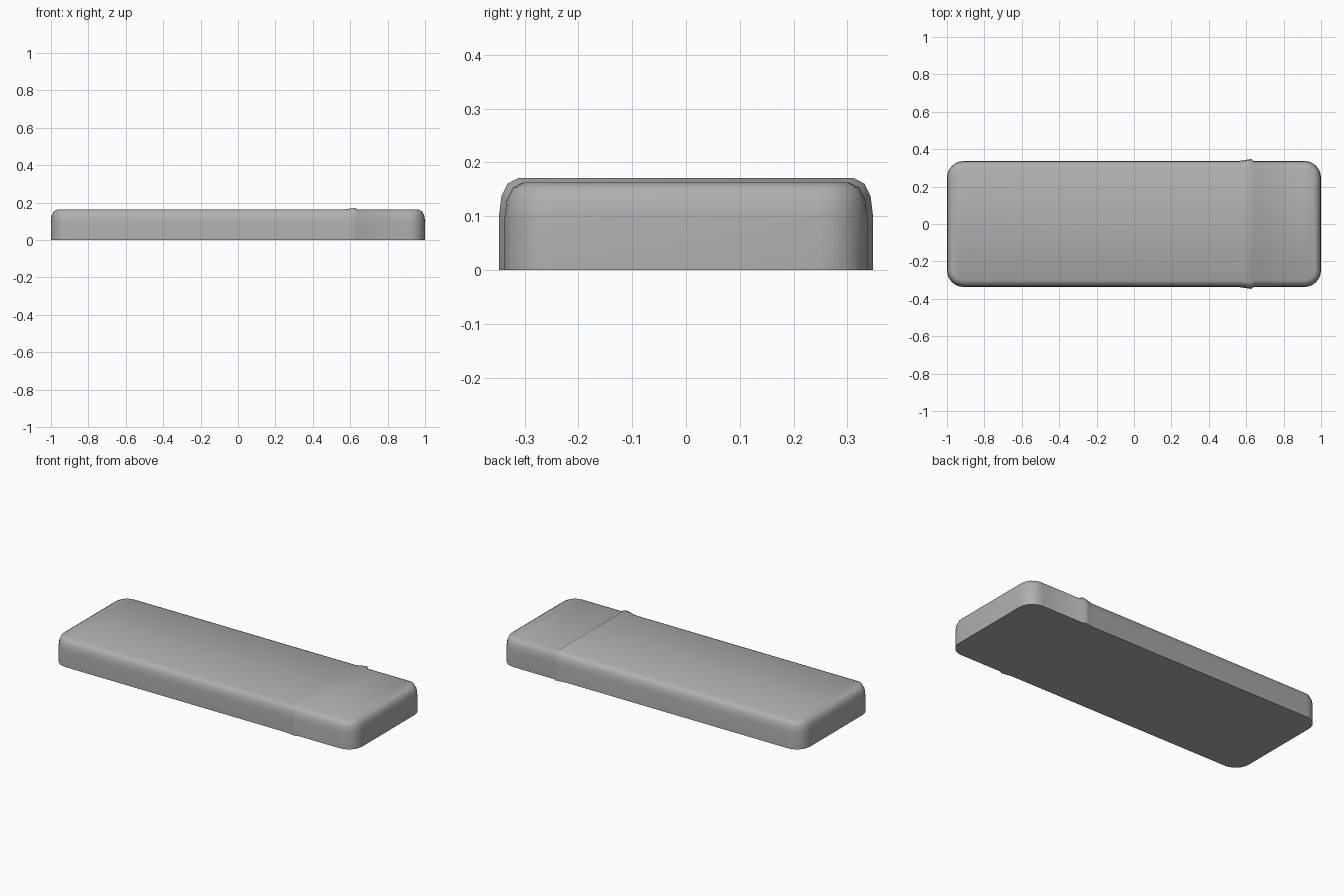
import bpy, bmesh, math

if "Cube" in bpy.data.objects:
    bpy.data.objects.remove(bpy.data.objects["Cube"])

HALF_X, HALF_Y, CORNER = 1.0, 0.337, 0.09
# edge profile: inset from the outline, height
PROFILE = [(0, 0), (0, 0.10), (0.004, 0.131), (0.015, 0.153), (0.035, 0.163)]
# ridge stations: x position, share of the full ridge height
RIDGE = [(0.56, 0), (0.60, 0.6), (0.626, 1), (0.640, 0)]
RIDGE_Y, RIDGE_Z = 0.347 / HALF_Y, 0.171 / 0.163


def outline(inset, z, steps=6):
    """Rounded rectangle ring, counter-clockwise."""
    r = CORNER - inset
    pts = []
    for q, (sx, sy) in enumerate([(1, 1), (-1, 1), (-1, -1), (1, -1)]):
        for i in range(steps + 1):
            a = math.pi / 2 * (q + i / steps)
            pts.append((sx * (HALF_X - CORNER) + r * math.cos(a),
                        sy * (HALF_Y - CORNER) + r * math.sin(a), z))
    return pts


# slab with rounded corners and rounded top edge
bm = bmesh.new()
rings = [[bm.verts.new(p) for p in outline(o, z)] for o, z in PROFILE]
for lo, hi in zip(rings, rings[1:]):
    n = len(lo)
    for i in range(n):
        j = (i + 1) % n
        bm.faces.new((lo[i], lo[j], hi[j], hi[i]))
bm.faces.new(rings[-1])
bm.faces.new(rings[0][::-1])

# raised seam: cut loops across the slab, then swell them outwards
cuts = [x for x, _ in RIDGE] + [HALF_X - CORNER, CORNER - HALF_X]
for x in cuts:
    bmesh.ops.bisect_plane(bm, geom=bm.verts[:] + bm.edges[:] + bm.faces[:],
                           dist=1e-5, plane_co=(x, 0, 0), plane_no=(1, 0, 0))
for x, amount in RIDGE:
    for v in bm.verts:
        if abs(v.co.x - x) < 1e-4:
            v.co.y *= 1 + (RIDGE_Y - 1) * amount
            v.co.z *= 1 + (RIDGE_Z - 1) * amount
bmesh.ops.recalc_face_normals(bm, faces=bm.faces[:])

mesh = bpy.data.meshes.new("capped_slab_body")
bm.to_mesh(mesh)
bm.free()
body = bpy.data.objects.new("capped_slab_body", mesh)
bpy.context.collection.objects.link(body)

# dark grey casing
grey = bpy.data.materials.new("dark_grey")
grey.diffuse_color = (0.43, 0.43, 0.43, 1)
grey.use_nodes = True
grey.node_tree.nodes["Principled BSDF"].inputs["Base Color"].default_value = grey.diffuse_color
mesh.materials.append(grey)

bpy.context.view_layer.objects.active = body
body.select_set(True)
bpy.ops.object.shade_smooth_by_angle(angle=math.radians(75))
